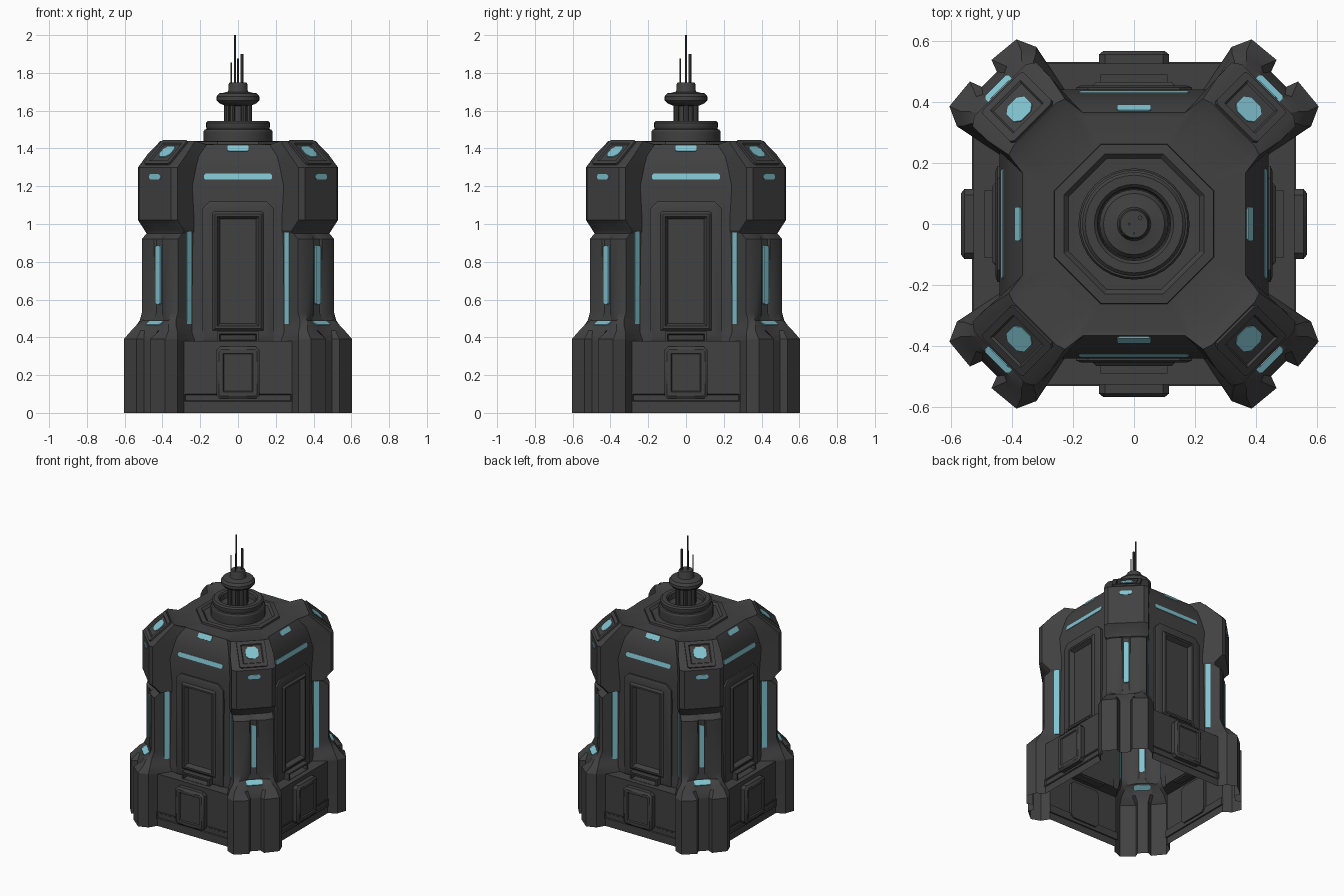
import bpy, bmesh, math
from mathutils import Matrix, Vector

if "Cube" in bpy.data.objects:
    bpy.data.objects.remove(bpy.data.objects["Cube"])

def material(name, rgb):
    m = bpy.data.materials.new(name)
    m.diffuse_color = (*rgb, 1)
    m.use_nodes = True
    m.node_tree.nodes["Principled BSDF"].inputs["Base Color"].default_value = m.diffuse_color
    return m

DARK = material("dark_metal", (0.053, 0.053, 0.053))
GLOW = material("cyan_light", (0.22, 0.55, 0.63))
R2 = math.sqrt(2)

def finish(bm, name, mat):
    bmesh.ops.recalc_face_normals(bm, faces=bm.faces[:])
    me = bpy.data.meshes.new(name)
    bm.to_mesh(me)
    bm.free()
    me.materials.append(mat)
    ob = bpy.data.objects.new(name, me)
    bpy.context.collection.objects.link(ob)
    return ob

def bridge(bm, rings):
    n = len(rings[0])
    for a, b in zip(rings, rings[1:]):
        for i in range(n):
            j = (i + 1) % n
            bm.faces.new((a[i], a[j], b[j], b[i]))

def lathe(name, profile, sides, turn=0.0, at=(0, 0)):
    bm = bmesh.new()
    rings = [[bm.verts.new((at[0] + r * math.cos(turn + 2 * math.pi * i / sides),
                            at[1] + r * math.sin(turn + 2 * math.pi * i / sides), z))
              for i in range(sides)] for r, z in profile]
    bridge(bm, rings)
    bm.faces.new(rings[-1])
    return finish(bm, name, DARK)

def chamfered(w, h, c_top, c_bottom=0.0):
    """Outline of a rectangle with cut corners, centred on the origin."""
    pts = []
    for sx, sy, c in ((-1, -1, c_bottom), (1, -1, c_bottom), (1, 1, c_top), (-1, 1, c_top)):
        x, y = sx * w / 2, sy * h / 2
        pts += [(x - sx * c, y), (x, y - sy * c)] if c else [(x, y)]
    # ordering by angle gives the convex outline
    return sorted(pts, key=lambda p: math.atan2(p[1], p[0]))

def panel(name, outline, n0, n1, mat, matrix, insets=()):
    """Plate from an outline, with stepped insets (width, push) on the front."""
    bm = bmesh.new()
    back = [bm.verts.new((x, y, n0)) for x, y in outline]
    front = [bm.verts.new((x, y, n1)) for x, y in outline]
    bridge(bm, [back, front])
    bm.faces.new(back[::-1])
    face = bm.faces.new(front)
    bm.normal_update()
    for width, push in insets:
        bmesh.ops.inset_region(bm, faces=[face], thickness=width, use_even_offset=True)
        for v in face.verts:
            v.co.z += push
        bm.normal_update()
    bm.transform(matrix)
    return finish(bm, name, mat)

def place(angle, x, out, z, pitch=90, yaw=0):
    """Frame on a wall: angle about z, distance outwards, pitch of the face."""
    rot = lambda a, ax: Matrix.Rotation(math.radians(a), 4, ax)
    return rot(angle, 'Z') @ Matrix.Translation((x, -out, z)) @ rot(yaw, 'Z') @ rot(pitch, 'X')

# Main shell: (wall z, wall distance, wall joint t), corner z, corner points (r, t)
LEG = ((.636, .184), (.70, .155), (.71, .05), (.67, .035))
PILLAR = ((.585, .135), (.60, .09), (.60, .03), (.59, .02))
POD = ((.60, .148), (.62, .12), (.62, .05), (.62, .02))
LEVELS = [
    ((0.0, .525, .17), 0.0, LEG),
    ((.38, .525, .17), .38, LEG),
    ((.38, .44, .15), .39, LEG),
    ((.42, .44, .14), .435, ((.62, .165), (.66, .14), (.66, .07), (.65, .05))),
    ((.46, .435, .135), .465, ((.61, .145), (.64, .12), (.64, .07), (.64, .05))),
    ((.49, .435, .135), .49, ((.60, .135), (.615, .10), (.60, .06), (.595, .04))),
    ((.53, .435, .135), .53, PILLAR),
    ((.92, .43, .135), .92, PILLAR),
    ((.95, .43, .135), .95, ((.55, .135), (.56, .09), (.56, .03), (.56, .02))),
    ((.965, .43, .14), .965, ((.55, .148), (.565, .12), (.565, .05), (.565, .02))),
    ((1.02, .43, .14), 1.02, POD),
    ((1.20, .44, .14), 1.20, POD),
    ((1.30, .42, .14), 1.30, POD),
    ((1.36, .405, .14), 1.37, ((.53, .146), (.54, .12), (.54, .05), (.54, .02))),
    ((1.42, .365, .14), 1.44, ((.45, .13), (.46, .10), (.46, .05), (.46, .02))),
    ((1.42, .35, .135), 1.42, ((.40, .12), (.41, .10), (.41, .05), (.41, .02))),
    ((1.425, .25, .104), 1.425, ((.25, .08), (.25, .06), (.25, .04), (.25, .02))),
]
bm = bmesh.new()
rings = []
for (zw, d, wt), zc, pts in LEVELS:
    half = [(d * R2 - wt, wt, zw)] + [(r, t, zc) for r, t in pts]
    corner = [(r, -t, z) for r, t, z in half] + [(r, t, z) for r, t, z in half[::-1]]
    ring = []
    for k in range(4):
        turn = Matrix.Rotation(math.radians(45 + 90 * k), 3, 'Z')
        ring += [bm.verts.new(turn @ Vector(p)) for p in corner]
    rings.append(ring)
bridge(bm, rings)
finish(bm, "tower_shell", DARK)

# Four walls
for k in range(4):
    a = 90 * k
    panel("door_frame", chamfered(.38, .74, .04), -.005, .012, DARK, place(a, 0, .435, .75),
          ((.015, .006), (.04, 0), (.012, .012), (.012, 0), (.015, -.03)))
    panel("door_sill", chamfered(.22, .06, 0), -.005, .05, DARK, place(a, 0, .44, .40),
          ((.012, 0), (.005, -.04)))
    panel("skirt_box", chamfered(.23, .275, .02, .02), -.02, .03, DARK, place(a, 0, .525, .213),
          ((.015, .012), (.02, 0), (.005, -.008)))
    panel("skirt_slat", chamfered(.58, .055, 0), -.01, .006, DARK, place(a, 0, .525, .08),
          ((.008, 0), (.004, -.006)))
    panel("wall_light", chamfered(.36, .032, .008, .008), -.005, .004, GLOW,
          place(a, 0, .43, 1.25, 79))
    panel("roof_edge_light", chamfered(.11, .035, .006, .006), -.004, .004, GLOW,
          place(a, 0, .379, 1.40, 56))

# Four corners
for k in range(4):
    a = 45 + 90 * k
    panel("pod_top_plate", chamfered(.19, .19, .01, .01), -.02, .012, DARK,
          place(a, 0, .535, 1.374, 41), ((.025, 0), (.006, -.008)))
    panel("pod_top_light", chamfered(.085, .085, .02, .02), -.03, .008, GLOW,
          place(a, 0, .528, 1.38, 41))
    panel("pod_face_light", chamfered(.085, .03, .01, .01), -.004, .004, GLOW,
          place(a, 0, .62, 1.25))
    panel("pillar_light", chamfered(.036, .31, .008, .008), -.012, .003, GLOW,
          place(a, 0, .60, .73))
    panel("leg_light", chamfered(.11, .042, .008, .008), -.006, .004, GLOW,
          place(a, 0, .622, .476, 30))
    for s in (-1, 1):
        panel("pillar_side_light", chamfered(.034, .50, 0), -.004, .004, GLOW,
              place(a, s * .135, .503, .72, 90, s * 90))

# Octagonal roof rim
k8 = 1 / math.cos(math.pi / 8)
lathe("roof_rim", [(r * k8, z) for r, z in
      ((.265, 1.41), (.26, 1.437), (.23, 1.44), (.215, 1.425))], 8, math.pi / 8)

# Pedestal, column and dish
lathe("pedestal", [(.18, 1.42), (.182, 1.44), (.182, 1.49), (.176, 1.50), (.165, 1.503), (.17, 1.515),
                   (.17, 1.535), (.16, 1.545), (.13, 1.545), (.12, 1.535), (.115, 1.50)], 32)
lathe("column", [(.045, 1.49), (.045, 1.64)], 20)
for i in range(6):
    t = math.pi * i / 3
    lathe("column_post", [(.014, 1.49), (.014, 1.645)], 8, 0, (.06 * math.cos(t), .06 * math.sin(t)))
lathe("dish", [(.03, 1.625), (.07, 1.627), (.10, 1.64), (.113, 1.655), (.113, 1.675), (.10, 1.692),
               (.075, 1.695), (.055, 1.70), (.05, 1.71), (.05, 1.74), (.045, 1.75)], 32)

# Antennas
for x, y, r, top in ((-.015, 0, .005, 2.0), (.02, .02, .008, 1.90),
                     (-.035, -.03, .004, 1.855), (0, -.03, .004, 1.875)):
    lathe("antenna", [(r, 1.74), (r, top)], 8, 0, (x, y))

# Smooth shading with sharp edges kept
bpy.ops.object.select_all(action='SELECT')
bpy.context.view_layer.objects.active = bpy.context.selected_objects[0]
bpy.ops.object.shade_smooth_by_angle(angle=math.radians(30))
